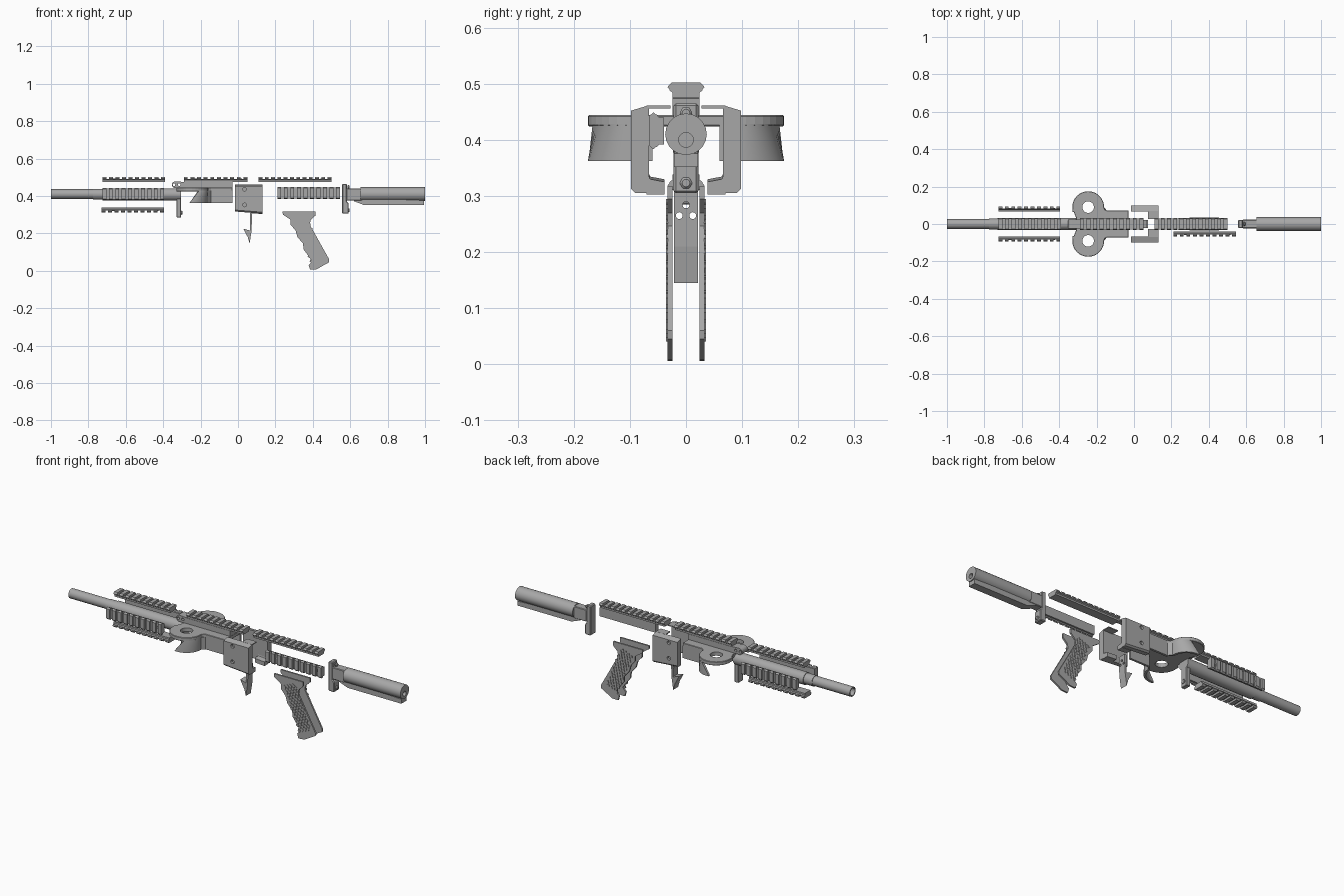
import bpy, bmesh
from math import sin, cos, pi, radians
from mathutils import Matrix, Vector

old = bpy.data.objects.get("Cube")
if old:
    bpy.data.objects.remove(old)

grey = bpy.data.materials.new("metal_grey")
grey.use_nodes = True
colour = (0.39, 0.39, 0.39, 1)
grey.diffuse_color = colour
grey.node_tree.nodes["Principled BSDF"].inputs["Base Color"].default_value = colour


def prism(bm, pts, axis, lo, hi):
    """Extrude a 2D outline along an axis: x takes (y,z), y takes (x,z), z takes (x,y)."""
    i = "xyz".index(axis)
    def place(p, d):
        c = list(p)
        c.insert(i, d)
        return bm.verts.new(c)
    a = [place(p, lo) for p in pts]
    b = [place(p, hi) for p in pts]
    faces = [bm.faces.new(a), bm.faces.new(b[::-1])]
    for k in range(len(a)):
        j = (k + 1) % len(a)
        faces.append(bm.faces.new((a[k], b[k], b[j], a[j])))
    bmesh.ops.recalc_face_normals(bm, faces=faces)
    return a + b


def box(bm, x0, x1, y0, y1, z0, z1):
    return prism(bm, [(y0, z0), (y1, z0), (y1, z1), (y0, z1)], "x", x0, x1)


def circle(cx, cy, r, n=20, start=0.0, end=2 * pi):
    return [(cx + r * cos(start + (end - start) * k / n),
             cy + r * sin(start + (end - start) * k / n)) for k in range(n)]


def mirror_outline(half):
    return half + [(x, -y) for x, y in reversed(half)]


def finish(name, bm, bevel=0.0, smooth=False):
    mesh = bpy.data.meshes.new(name)
    bmesh.ops.recalc_face_normals(bm, faces=bm.faces)
    bm.to_mesh(mesh)
    bm.free()
    ob = bpy.data.objects.new(name, mesh)
    bpy.context.collection.objects.link(ob)
    mesh.materials.append(grey)
    if bevel:
        m = ob.modifiers.new("edge_bevel", "BEVEL")
        m.width, m.segments = bevel, 1
    if smooth:
        bpy.context.view_layer.objects.active = ob
        bpy.ops.object.select_all(action="DESELECT")
        ob.select_set(True)
        bpy.ops.object.shade_smooth_by_angle(angle=radians(30))
    return ob


def drill(ob, holes):
    """Cut round holes given as (axis, centre, radius, lo, hi)."""
    bm = bmesh.new()
    for axis, c, r, lo, hi in holes:
        prism(bm, circle(c[0], c[1], r), axis, lo, hi)
    cutter = finish(ob.name + "_cutter", bm)
    cutter.hide_render = True
    m = ob.modifiers.new("holes", "BOOLEAN")
    m.operation, m.solver, m.object = "DIFFERENCE", "EXACT", cutter
    bpy.context.view_layer.update()
    new = bpy.data.meshes.new_from_object(ob.evaluated_get(bpy.context.evaluated_depsgraph_get()))
    ob.modifiers.clear()
    ob.data = new
    bpy.data.objects.remove(cutter)


def rail(name, x0, x1, y, z, turn, teeth):
    """Toothed mounting rail whose underside sits at (y, z), turned about x."""
    bm = bmesh.new()
    base = mirror_outline([(0.0, 0.024), (0.009, 0.024), (0.013, 0.029), (0.016, 0.029)][::-1])
    base = [(w, h) for h, w in base]
    prism(bm, base, "x", x0, x1)
    tooth = [(-0.029, 0.015), (-0.033, 0.019), (-0.026, 0.027),
             (0.026, 0.027), (0.033, 0.019), (0.029, 0.015)]
    pitch = (x1 - x0) / (teeth - 0.4)
    for k in range(teeth):
        prism(bm, tooth, "x", x0 + k * pitch, x0 + (k + 0.6) * pitch)
    for f in (0.2, 0.88):
        prism(bm, circle(x0 + f * (x1 - x0), 0, 0.011, 10), "z", 0.012, 0.0185)
    bmesh.ops.transform(bm, matrix=Matrix.Translation((0, y, z)) @ Matrix.Rotation(radians(turn), 4, "X"),
                        verts=bm.verts)
    finish(name, bm)


# Rails
rail("front_top_rail", -0.725, -0.39, 0, 0.475, 0, 10)
rail("front_bottom_rail", -0.73, -0.395, 0, 0.338, 180, 10)
rail("front_left_rail", -0.725, -0.395, 0.067, 0.41, -90, 10)
rail("front_right_rail", -0.725, -0.395, -0.067, 0.41, 90, 10)
rail("middle_top_rail", -0.29, 0.05, 0, 0.475, 0, 10)
rail("rear_top_rail", 0.11, 0.50, 0, 0.475, 0, 12)
rail("rear_side_rail", 0.21, 0.545, -0.039, 0.416, 90, 10)

# Front tube
bm = bmesh.new()
prism(bm, circle(0, 0.41, 0.026, 16), "x", -1, -0.77)
tube = finish("front_tube", bm, smooth=True)
drill(tube, [("x", (0, 0.41), 0.02, -1.05, -0.8)])
bm = bmesh.new()
prism(bm, circle(0, 0.409, 0.029, 16), "x", -0.775, -0.72)
prism(bm, circle(0, 0.408, 0.033, 16), "x", -0.725, -0.305)
finish("handguard", bm, smooth=True)
bm = bmesh.new()
box(bm, -0.328, -0.305, -0.02, 0.02, 0.285, 0.41)
prism(bm, circle(0, 0.31, 0.013, 6), "x", -0.304, -0.298)
finish("tube_bracket", bm, 0.002)

# Spine bar above the twin-lobed plate
bm = bmesh.new()
bar = circle(-0.335, 0.460, 0.018, 10, pi / 2, 3 * pi / 2) + [(-0.33, 0.443), (-0.03, 0.443), (-0.03, 0.474), (-0.28, 0.474)]
prism(bm, bar, "y", -0.024, 0.024)
spine = finish("spine_bar", bm)
drill(spine, [("y", (-0.342, 0.46), 0.007, -0.1, 0.1), ("y", (-0.315, 0.46), 0.007, -0.1, 0.1)])

# Twin-lobed plate with two holes
lobe_x, lobe_y, lobe_r = -0.245, 0.09, 0.085
bm = bmesh.new()
half = [(-0.03, 0.072), (-0.145, 0.072), (-0.158, 0.079)]
half += circle(lobe_x, lobe_y, lobe_r, 16, 0, pi)
half += [(-0.33, 0.065), (-0.322, 0.065), (-0.31, 0.035)]
prism(bm, mirror_outline(half), "z", 0.424, 0.444)
plate = finish("lobed_plate", bm, 0.002)
drill(plate, [("z", (lobe_x, s * lobe_y), 0.031, 0.3, 0.6) for s in (1, -1)])

# Skirts that hang below each lobe and run along the body
for side, s in (("left", 1), ("right", -1)):
    bm = bmesh.new()
    rows = []
    steps = 14
    for k in range(steps + 3):
        row = []
        for r, top in ((lobe_r, 0), (lobe_r, 1), (lobe_r - 0.012, 1), (lobe_r - 0.012, 0)):
            inset = lobe_r - r
            z = 0.428 if top else 0.362
            if k <= steps:
                a = radians((64 if top else 100) * (1 - k / steps))
                p = (lobe_x + r * cos(a), lobe_y + r * sin(a))
            else:
                p = ((-0.145, -0.03)[k - steps - 1], 0.072 - inset)
            row.append(bm.verts.new((p[0], s * p[1], z)))
        rows.append(row)
    for p, q in zip(rows, rows[1:]):
        for i in range(4):
            j = (i + 1) % 4
            bm.faces.new((p[i], p[j], q[j], q[i]))
    bm.faces.new(rows[0])
    bm.faces.new(rows[-1][::-1])
    finish(side + "_skirt", bm, smooth=True)

# Clamshell housing halves
for side, s in (("left", 1), ("right", -1)):
    bm = bmesh.new()
    wall = [(0.066, 0.305), (0.09, 0.305), (0.098, 0.313), (0.098, 0.452), (0.068, 0.461), (0.066, 0.461)]
    lower = [(0.038, 0.303), (0.07, 0.303), (0.07, 0.345), (0.064, 0.33), (0.038, 0.325)]
    upper = [(0.028, 0.456), (0.07, 0.456), (0.07, 0.461), (0.028, 0.461)]
    for shape, x0 in ((wall, -0.017), (lower, 0.075), (upper, 0.075)):
        prism(bm, [(s * y, z) for y, z in shape], "x", x0, 0.132)
    for v in bm.verts:
        if v.co.z < 0.35:
            v.co.z += 0.08 * (0.132 - v.co.x)
    housing = finish(side + "_housing", bm)
    drill(housing, [("y", (0.035, z), 0.010, min(s * 0.085, s * 0.2), max(s * 0.085, s * 0.2))
                    for z in (0.436, 0.352)])

# Trigger
bm = bmesh.new()
prism(bm, [(0.064, 0.31), (0.076, 0.31), (0.072, 0.21), (0.062, 0.145), (0.052, 0.18),
           (0.028, 0.225), (0.064, 0.215)], "y", -0.021, 0.021)
trigger = finish("trigger", bm)
drill(trigger, [("x", c, 0.006, 0, 0.2) for c in ((0, 0.284), (-0.012, 0.265), (0.012, 0.265))])

# Grip halves with raised diamond texture
grip = [(0.238, 0.318), (0.414, 0.318), (0.414, 0.295), (0.388, 0.27), (0.384, 0.246), (0.488, 0.06),
        (0.486, 0.045), (0.42, 0.008), (0.385, 0.006), (0.378, 0.03), (0.397, 0.052), (0.35, 0.115),
        (0.348, 0.145), (0.318, 0.18), (0.308, 0.215), (0.282, 0.245), (0.282, 0.272), (0.24, 0.3)]
start, end = Vector((0.335, 0.275)), Vector((0.425, 0.055))
along = (end - start).normalized()
across = Vector((-along.y, along.x))
for side, s in (("left", 1), ("right", -1)):
    bm = bmesh.new()
    prism(bm, grip, "y", *sorted((s * 0.024, s * 0.033)))
    for row in range(17):
        for col in (-1.5, -0.5, 0.5, 1.5):
            c = start + along * row * 0.0143 + across * (col + 0.5 * (row % 2) - 0.25) * 0.019
            stud = [c + along * 0.011, c + across * 0.008, c - along * 0.011, c - across * 0.008]
            prism(bm, [tuple(p) for p in stud], "y", *sorted((s * 0.032, s * 0.036)))
    finish(side + "_grip", bm)

# Stock
bm = bmesh.new()
prism(bm, circle(0, 0.41, 0.037, 20), "x", 0.655, 1)
stock_tube = finish("stock_tube", bm, smooth=True)
drill(stock_tube, [("x", (0, 0.40), 0.013, 0.7, 1.1)])
bm = bmesh.new()
prism(bm, [(0.62, 0.372), (0.672, 0.352), (0.995, 0.352), (0.995, 0.376), (0.62, 0.39)], "y", -0.021, 0.021)
finish("stock_keel", bm)
bm = bmesh.new()
prism(bm, [(0.58, 0.375), (0.66, 0.375), (0.68, 0.39), (0.68, 0.425), (0.66, 0.44), (0.58, 0.44)],
      "y", -0.023, 0.023)
finish("stock_neck", bm, 0.003)
bm = bmesh.new()
prism(bm, [(0.557, 0.305), (0.592, 0.305), (0.592, 0.36), (0.582, 0.37), (0.582, 0.465), (0.557, 0.465)],
      "y", -0.022, 0.022)
for z in (0.323, 0.448):
    prism(bm, circle(0, z, 0.011, 12), "x", 0.585, 0.597)
finish("stock_flange", bm, 0.004)
